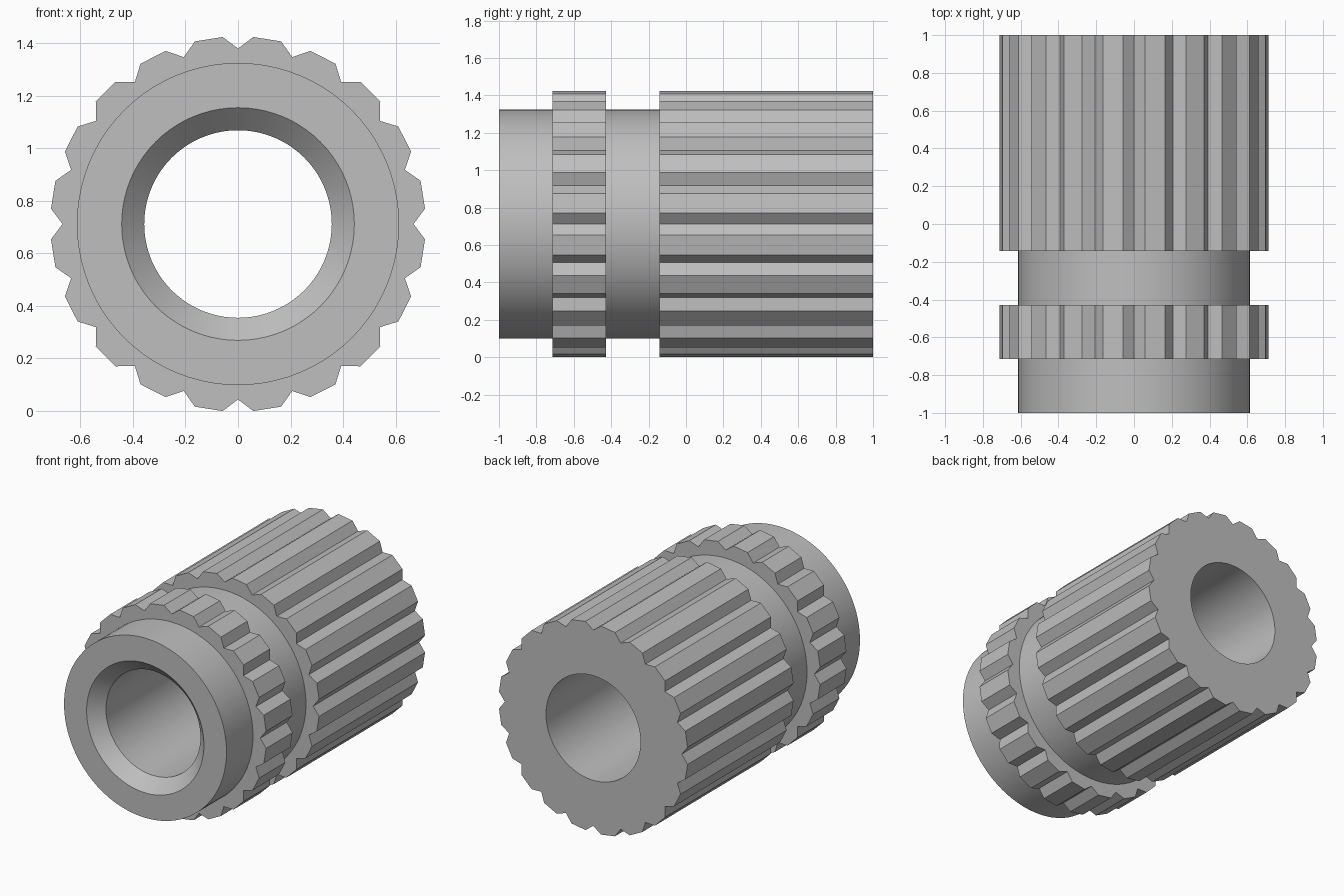
import bpy
import bmesh
from math import sin, cos, radians

if "Cube" in bpy.data.objects:
    bpy.data.objects.remove(bpy.data.objects["Cube"], do_unlink=True)

# Main dimensions
TEETH = 20
PITCH = 360 / TEETH
FLANK = 4.7                      # angle from groove bottom to tooth corner
HALF_TOP = PITCH / 2 - FLANK
TIP, GROOVE, COLLAR = 0.7143, 0.668, 0.6133
BORE, MOUTH = 0.357, 0.4429
AXIS_Z = TIP * cos(radians(FLANK))

# One tooth: angle and radius of groove bottom, corner, middle of flat top, corner
TOOTH = [(0, GROOVE), (FLANK, TIP),
         (PITCH / 2, TIP * cos(radians(HALF_TOP))), (PITCH - FLANK, TIP)]

# Closed section along the axis: y position and radius, None = toothed outline
SECTION = [
    (-1 + MOUTH - BORE, BORE), (-1, MOUTH), (-1, COLLAR),
    (-0.714, COLLAR), (-0.714, None), (-0.429, None), (-0.429, COLLAR),
    (-0.143, COLLAR), (-0.143, None), (1, None), (1, BORE),
]


def add_ring(bm, y, radius):
    ring = []
    for i in range(TEETH):
        for angle, tooth_radius in TOOTH:
            a = radians(angle + i * PITCH)
            r = radius or tooth_radius
            ring.append(bm.verts.new((r * sin(a), y, r * cos(a))))
    return ring


# Grey metal
metal = bpy.data.materials.new("grey_metal")
metal.use_nodes = True
grey = (0.52, 0.52, 0.52, 1)
metal.diffuse_color = grey
metal.node_tree.nodes["Principled BSDF"].inputs["Base Color"].default_value = grey

# Knurled sleeve, skinned ring to ring
bm = bmesh.new()
rings = [add_ring(bm, y, r) for y, r in SECTION]
for k, ring in enumerate(rings):
    other = rings[(k + 1) % len(rings)]
    for i in range(len(ring)):
        j = (i + 1) % len(ring)
        bm.faces.new((ring[i], ring[j], other[j], other[i]))
bmesh.ops.recalc_face_normals(bm, faces=bm.faces)

mesh = bpy.data.meshes.new("knurled_sleeve")
bm.to_mesh(mesh)
bm.free()
mesh.materials.append(metal)
sleeve = bpy.data.objects.new("knurled_sleeve", mesh)
sleeve.location.z = AXIS_Z
bpy.context.collection.objects.link(sleeve)

# Round walls smooth, teeth and steps crisp
bpy.ops.object.select_all(action="DESELECT")
sleeve.select_set(True)
bpy.context.view_layer.objects.active = sleeve
bpy.ops.object.shade_smooth_by_angle(angle=radians(15))
